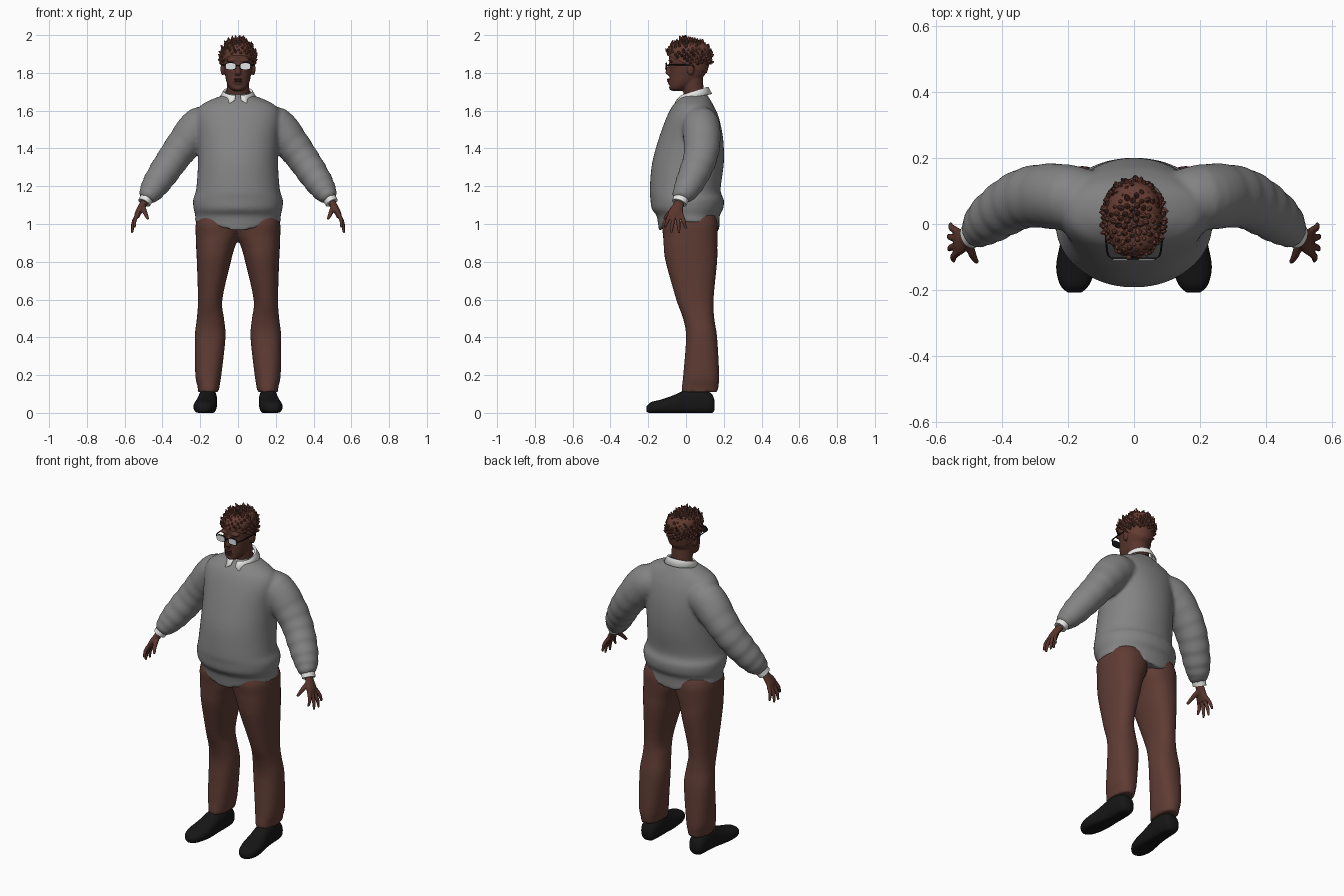
import bpy, bmesh, math, random
from mathutils import Vector, Matrix

random.seed(4)
X, Y, Z = Vector((1, 0, 0)), Vector((0, 1, 0)), Vector((0, 0, 1))
if "Cube" in bpy.data.objects:
    bpy.data.objects.remove(bpy.data.objects["Cube"])


def material(name, r, g, b):
    m = bpy.data.materials.new(name)
    m.use_nodes = True
    m.diffuse_color = (r, g, b, 1)
    bsdf = m.node_tree.nodes["Principled BSDF"]
    bsdf.inputs["Base Color"].default_value = (r, g, b, 1)
    bsdf.inputs["Roughness"].default_value = 0.8
    return m


SKIN = material("dark skin", 0.1, 0.036, 0.026)
LIPS = material("lips", 0.075, 0.022, 0.018)
HAIR = material("brown hair", 0.13, 0.045, 0.032)
WOOL = material("grey wool", 0.23, 0.23, 0.23)
CLOTH = material("brown cloth", 0.115, 0.045, 0.034)
LEATHER = material("black leather", 0.008, 0.008, 0.008)
WHITE = material("white cotton", 0.8, 0.8, 0.78)
GLASS = material("pale lens", 0.8, 0.82, 0.84)


def spline(rows, steps=4):
    """Catmull-Rom interpolation of every column."""
    out = []
    for i in range(len(rows) - 1):
        p = [rows[max(0, min(len(rows) - 1, i + k))] for k in (-1, 0, 1, 2)]
        for s in range(steps):
            t = s / steps
            out.append([b + t / 2 * (c - a + t * (2*a - 5*b + 4*c - d + t * (3*(b - c) + d - a)))
                        for a, b, c, d in zip(*p)])
    return out + [list(rows[-1])]


def loft(bm, rows, axes=None, power=2.0, n=32, ripple=0, side=1, shape=None, steps=4):
    """Closed skin over rows of (x, y, z, radius_u, radius_v)."""
    rows = spline(rows, steps)
    rings = []
    for i, (x, y, z, a, b) in enumerate(rows):
        if axes:
            u, v = axes
        else:
            t = Vector(rows[min(i + 1, len(rows) - 1)][:3]) - Vector(rows[max(i - 1, 0)][:3])
            v = t.cross(Y).normalized()
            u = v.cross(t).normalized()
        k = 1 + ripple * math.sin(i * 2.1) * i / len(rows)
        ring = []
        for j in range(n):
            c, s = math.cos(math.tau * j / n), math.sin(math.tau * j / n)
            p = Vector((x, y, z))
            p += u * a * k * math.copysign(abs(c) ** (2 / power), c)
            p += v * b * k * math.copysign(abs(s) ** (2 / power), s)
            if shape:
                p = shape(p)
            p.x *= side
            ring.append(bm.verts.new(p))
        rings.append(ring)
    for r, q in zip(rings, rings[1:]):
        for j in range(n):
            bm.faces.new((r[j], r[(j + 1) % n], q[(j + 1) % n], q[j]))
    bm.faces.new(rings[0])
    bm.faces.new(rings[-1])


def ball(bm, pos, size, seg=16):
    bmesh.ops.create_uvsphere(bm, u_segments=seg, v_segments=seg // 2, radius=1,
                              matrix=Matrix.Translation(pos) @ Matrix.Diagonal((*size, 1)))


def finish(name, bm, mat, voxel=0, smooth=4, angle=50):
    bmesh.ops.recalc_face_normals(bm, faces=bm.faces)
    me = bpy.data.meshes.new(name)
    bm.to_mesh(me)
    bm.free()
    me.materials.append(mat)
    ob = bpy.data.objects.new(name, me)
    bpy.context.collection.objects.link(ob)
    bpy.ops.object.select_all(action="DESELECT")
    ob.select_set(True)
    bpy.context.view_layer.objects.active = ob
    if voxel:  # fuse overlapping volumes into one soft skin
        m = ob.modifiers.new("fuse", "REMESH")
        m.mode, m.voxel_size, m.use_smooth_shade = "VOXEL", voxel, True
        s = ob.modifiers.new("soften", "SMOOTH")
        s.factor, s.iterations = 0.5, smooth
    else:
        bpy.ops.object.shade_smooth_by_angle(angle=math.radians(angle))
    return ob


def upright(rows):
    """Rows of (z, x_in, x_out, y_front, y_back) to loft rows."""
    return [((i + o) / 2, (f + b) / 2, z, (b - f) / 2, (o - i) / 2) for z, i, o, f, b in rows]


# Sweater: body and sleeves
def hem_dip(p):
    if p.z < 1.045:
        p.z -= 0.055 * max(0, 1 - abs(p.x) / 0.2) * min(1, (1.045 - p.z) / 0.03)
    return p


body = [(1.695, .06, 0, .1), (1.68, .085, -.02, .115), (1.655, .15, -.045, .13), (1.62, .205, -.075, .15),
        (1.56, .225, -.105, .175), (1.45, .215, -.145, .197), (1.32, .212, -.18, .2), (1.18, .222, -.192, .183),
        (1.13, .238, -.188, .2), (1.08, .235, -.182, .197), (1.045, .226, -.155, .178), (1.01, .23, -.142, .178)]
bm = bmesh.new()
loft(bm, upright([(z, -w, w, f, b) for z, w, f, b in body]), (Y, X), 2.1, 48, shape=hem_dip)
sleeve = [(.11, .07, 1.53, .085, .085), (.2, .08, 1.515, .1, .105), (.28, .085, 1.43, .097, .093),
          (.34, .075, 1.35, .09, .085), (.395, .045, 1.27, .083, .08), (.445, .008, 1.195, .072, .07),
          (.475, -.02, 1.15, .055, .053), (.487, -.028, 1.13, .042, .038)]
for side in (1, -1):
    loft(bm, sleeve, ripple=.06, side=side)
finish("sweater", bm, WOOL, .01, 5)

# Trousers
leg = [(1.05, -.02, .21, -.115, .155), (1.0, -.02, .224, -.128, .168), (.94, -.01, .224, -.122, .168),
       (.88, .016, .222, -.118, .166), (.8, .038, .218, -.108, .165), (.6, .083, .212, -.052, .146),
       (.5, .074, .218, -.016, .15), (.4, .066, .229, 0, .165), (.2, .088, .226, -.015, .176),
       (.14, .098, .214, -.022, .172), (.11, .102, .212, -.025, .168)]
bm = bmesh.new()
for side in (1, -1):
    loft(bm, upright(leg), (Y, X), 2.3, side=side)
finish("trousers", bm, CLOTH, .01, 3)

# Shoes
shoe = [(.16, .152, .04, .025, .025), (.16, .13, .05, .056, .045), (.16, .06, .06, .072, .05),
        (.163, 0, .055, .068, .05), (.168, -.06, .042, .054, .056), (.176, -.13, .032, .039, .06),
        (.18, -.185, .027, .03, .044), (.18, -.208, .02, .015, .02)]
for side, label in ((1, "left"), (-1, "right")):
    bm = bmesh.new()
    loft(bm, shoe, (Z, X), 2.4, 24, side=side, shape=lambda p: Vector((p.x, p.y, max(0, p.z))))
    finish(label + "_shoe", bm, LEATHER)

    # Shirt cuff
    bm = bmesh.new()
    loft(bm, [(.478, -.022, 1.145, .042, .038), (.497, -.036, 1.112, .04, .034)], n=24, side=side)
    finish(label + "_cuff", bm, WHITE)

    # Hand: palm, four fingers and thumb
    bm = bmesh.new()
    loft(bm, [(.487, -.03, 1.13, .024, .02), (.508, -.042, 1.095, .029, .019),
              (.528, -.054, 1.06, .04, .017), (.537, -.056, 1.035, .038, .013)], n=20, side=side)
    for k, tip in enumerate(((.546, -.112, .982), (.56, -.078, .953), (.562, -.036, .952), (.556, 0, .975))):
        base = Vector((.533, -.086 + .021 * k, 1.05))
        tip = Vector(tip)
        mid = base.lerp(tip, .5) + X * .008
        loft(bm, [(*base, .011, .011), (*mid, .0105, .0105), (*tip, .006, .006)], n=10, side=side)
    loft(bm, [(.503, -.05, 1.09, .014, .014), (.49, -.092, 1.056, .012, .012),
              (.476, -.116, 1.025, .007, .007)], n=10, side=side)
    finish(label + "_hand", bm, SKIN, .004, 2)

# Head, neck, nose, brow and ears
skull = [(1.705, .025, -.074, -.02), (1.72, .044, -.086, .01), (1.75, .06, -.087, .06), (1.79, .069, -.088, .1),
         (1.84, .076, -.087, .115), (1.89, .078, -.09, .122), (1.93, .07, -.08, .115), (1.955, .04, -.04, .08)]
bm = bmesh.new()
loft(bm, upright([(z, -w, w, f, b) for z, w, f, b in skull]), (Y, X), 2.2)
loft(bm, [(0, .055, 1.6, .055, .062), (0, .04, 1.7, .055, .06), (0, .028, 1.79, .06, .06)], (Y, X))
loft(bm, [(0, -.082, 1.85, .01, .009), (0, -.092, 1.82, .012, .011), (0, -.095, 1.799, .014, .017),
          (0, -.085, 1.788, .01, .014)], (Y, X), n=16)
ball(bm, (0, -.085, 1.752), (.024, .012, .016))
ball(bm, (0, -.076, 1.722), (.024, .014, .016))
for side in (1, -1):
    ball(bm, (side * .034, -.079, 1.866), (.03, .015, .009))
    ball(bm, (side * .082, .025, 1.82), (.011, .02, .034))
finish("head", bm, SKIN, .005, 3)

bm = bmesh.new()
for z, h in ((1.766, .005), (1.757, .006)):
    ball(bm, (0, -.092, z), (.022, .009, h))
finish("lips", bm, LIPS)

# Hair cap with a hairline falling towards the nape
front, nape = Vector((0, -.1, 1.893)), Vector((0, .125, 1.79))
down = (nape - front).cross(X).normalized()
if down.z > 0:
    down = -down
cap = [(1.77, .072, -.09, .1), (1.84, .084, -.094, .122), (1.89, .087, -.1, .13), (1.93, .081, -.094, .125),
       (1.955, .062, -.07, .105), (1.966, .03, -.03, .065)]
bm = bmesh.new()
loft(bm, upright([(z, -w, w, f, b) for z, w, f, b in cap]), (Y, X), 2.2)
bmesh.ops.bisect_plane(bm, geom=bm.verts[:] + bm.edges[:] + bm.faces[:], plane_co=front,
                       plane_no=down, clear_outer=True)

# Twisted spikes scattered over the cap
count = 210
for i in range(count):
    h = 1 - 1.25 * (i + .5) / count
    ang = i * 2.39996
    flat = math.sqrt(1 - h * h)
    d = Vector((flat * math.cos(ang), flat * math.sin(ang), h))
    pos = Vector((d.x * .084, .015 + d.y * .112, 1.872 + d.z * .095))
    if (pos - front).dot(down) > -.012:
        continue
    lean = Vector((random.uniform(-.45, .45), random.uniform(-.45, .45), .55))
    aim = (d + lean).normalized()
    length = random.uniform(.018, .042) * (.6 + .4 * max(0, h))
    mid, tip = pos + (d + aim) * length * .3, pos + aim * length
    tip.z = min(tip.z, 2.0)
    loft(bm, [(*(pos - d * .008), .011, .011), (*mid, .008, .008), (*tip, .001, .001)], n=6, steps=2)
finish("hair", bm, HAIR, angle=40)

# Glasses: lenses, rims, bridge and temples
lenses, rims = bmesh.new(), bmesh.new()
for side in (1, -1):
    for bm, y, a, b in ((lenses, -.11, .0165, .026), (rims, -.107, .0195, .029)):
        loft(bm, [(.039, y, 1.835, a, b), (.039, y + .006, 1.835, a, b)], (Z, X), 3, 24, side=side, steps=1)
    loft(rims, [(.064, -.104, 1.84, .004, .003), (.081, -.085, 1.842, .004, .003),
                (.088, .02, 1.842, .003, .003), (.086, .045, 1.828, .003, .003)], (Z, X), n=8, side=side)
loft(rims, [(-.015, -.105, 1.84, .003, .003), (.015, -.105, 1.84, .003, .003)], (Y, Z), n=8)
finish("glasses_lenses", lenses, GLASS)
finish("glasses_frame", rims, LEATHER)

# Shirt collar: folded band with two front points
bm = bmesh.new()
strip = []
for i in range(49):
    phi = math.radians(10 + 340 * i / 48)
    s, c = math.sin(phi), math.cos(phi)
    rise = (1 - c) / 2
    near = min(phi, math.tau - phi)
    point = math.exp(-((near - .55) / .28) ** 2)
    strip.append([bm.verts.new(p) for p in (
        (s * .066, .042 - c * .064, 1.672 + .048 * rise),
        (s * .076, .044 - c * .072, 1.678 + .046 * rise),
        (s * .092, .045 - c * (.09 + .024 * point), 1.658 + .03 * rise - .022 * point))])
for p, q in zip(strip, strip[1:]):
    for k in (0, 1):
        bm.faces.new((p[k], q[k], q[k + 1], p[k + 1]))
collar = finish("shirt_collar", bm, WHITE)
solid = collar.modifiers.new("thickness", "SOLIDIFY")
solid.thickness, solid.offset = .007, 0
